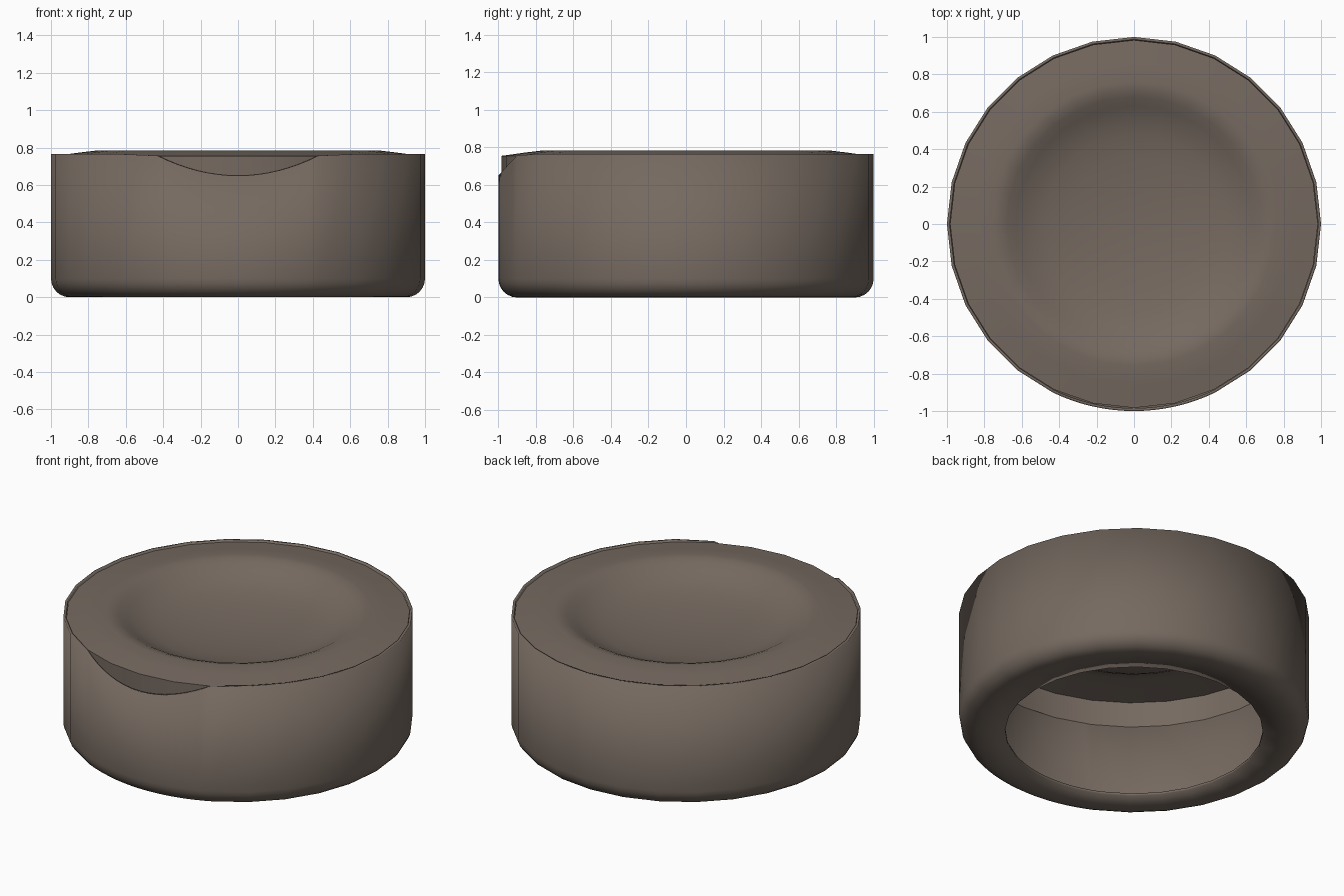
import bpy, bmesh, math

if "Cube" in bpy.data.objects:
    bpy.data.objects.remove(bpy.data.objects["Cube"])

SIDES = 28
STEP = 2 * math.pi / SIDES

mat = bpy.data.materials.new("warm_grey_brown")
mat.diffuse_color = (0.178, 0.142, 0.117, 1)
mat.use_nodes = True
mat.node_tree.nodes["Principled BSDF"].inputs["Base Color"].default_value = mat.diffuse_color

# ring angles; the front notch spans four sides and is divided finer
coarse = [i * STEP for i in range(SIDES)]
fine = []
for i in range(SIDES):
    a = -math.pi / 2 + i * STEP
    cuts = 4 if (i < 2 or i >= SIDES - 2) else 1
    fine += [a + STEP * k / cuts for k in range(cuts)]


def revolve(name, profile, angles, height=None):
    """Sweep an (r, z) profile around z; height() may alter z by angle."""
    bm = bmesh.new()
    columns = []
    for a in angles:
        col = []
        for r, z in profile:
            if r == 0:
                col.append(None)
                continue
            zz = height(a, z) if height else z
            col.append(bm.verts.new((r * math.cos(a), r * math.sin(a), zz)))
        columns.append(col)
    pole = bm.verts.new((0, 0, profile[-1][1])) if profile[-1][0] == 0 else None
    for i, c in enumerate(columns):
        d = columns[(i + 1) % len(columns)]
        for j in range(len(profile) - 1):
            if c[j + 1] is None:
                bm.faces.new((c[j], d[j], pole))
            else:
                bm.faces.new((c[j], d[j], d[j + 1], c[j + 1]))
    me = bpy.data.meshes.new(name)
    bm.to_mesh(me)
    bm.free()
    me.materials.append(mat)
    ob = bpy.data.objects.new(name, me)
    bpy.context.collection.objects.link(ob)
    bpy.context.view_layer.objects.active = ob
    for o in bpy.context.selected_objects:
        o.select_set(False)
    ob.select_set(True)
    bpy.ops.object.shade_smooth_by_angle(angle=math.radians(35))
    return ob


# outer shell: open hole in the base, rounded foot, straight wall
TOP, DIP, HALF = 0.765, 0.65, 0.45


def notch(a, z):
    """Parabolic scoop in the rim at the front."""
    x = math.cos(a)
    if z == TOP and math.sin(a) < 0 and abs(x) < HALF:
        return DIP + (TOP - DIP) * (x / HALF) ** 2
    return z


foot = [(0.9 + 0.1 * math.sin(t * math.pi / 12), 0.1 - 0.1 * math.cos(t * math.pi / 12))
        for t in range(7)]
shell = revolve("outer_shell", [(0.737, 0)] + foot + [(1, TOP)], fine, notch)
solid = shell.modifiers.new("wall", 'SOLIDIFY')
solid.thickness = 0.015
solid.offset = -1

# dished lid with a skirt that sits inside the shell
lid = [(0.983, 0.595), (0.983, 0.755), (0.967, 0.757), (0.86, 0.772), (0.76, 0.784),
       (0.72, 0.78), (0.68, 0.765), (0.63, 0.738), (0.57, 0.708), (0.48, 0.68),
       (0.36, 0.66), (0.2, 0.643), (0, 0.635)]
revolve("dished_lid", lid, coarse)
